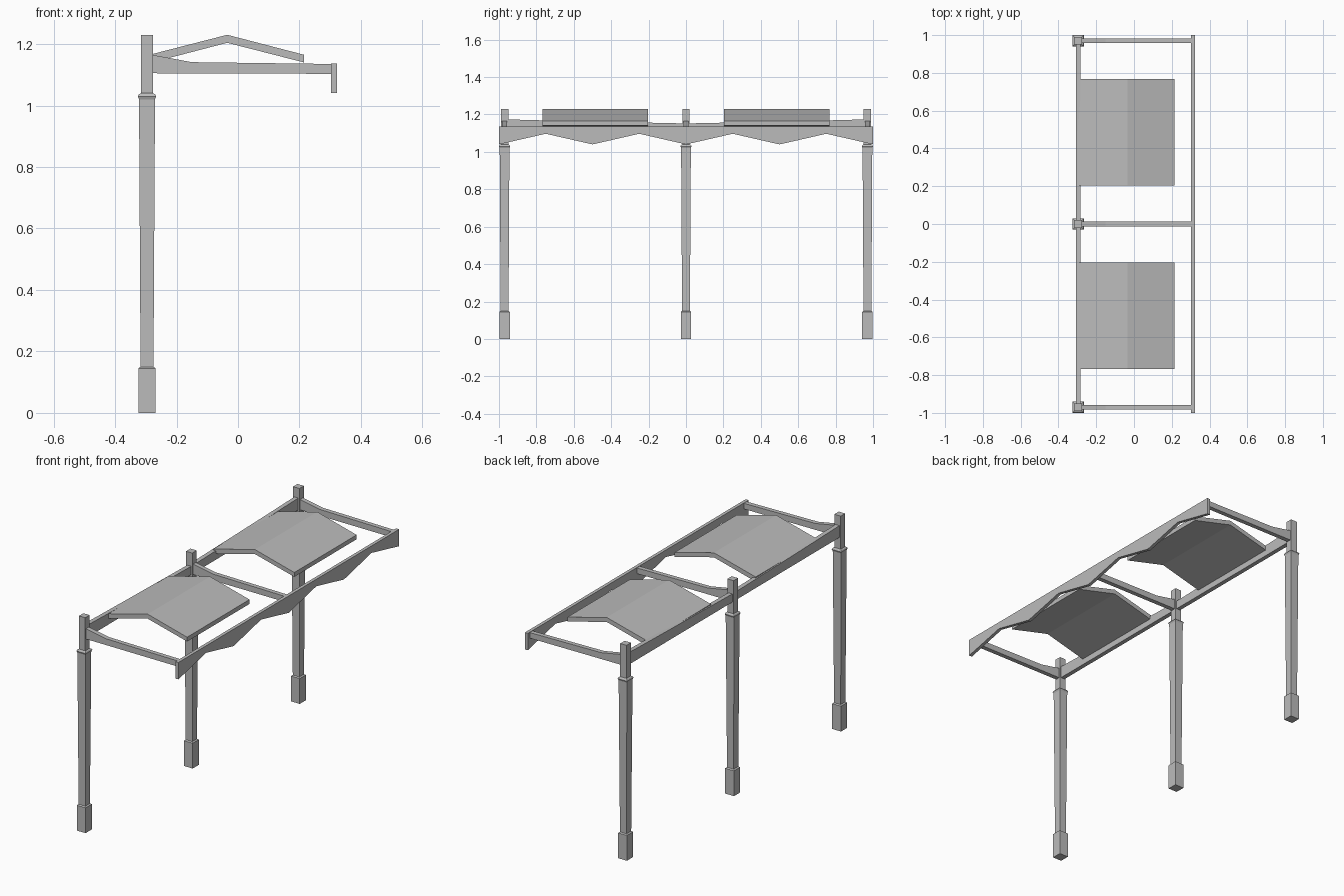
import bpy
import bmesh

cube = bpy.data.objects.get("Cube")
if cube:
    bpy.data.objects.remove(cube, do_unlink=True)

grey = bpy.data.materials.new("plain_grey")
grey.use_nodes = True
COLOUR = (0.5, 0.5, 0.5, 1)
grey.diffuse_color = COLOUR
grey.node_tree.nodes["Principled BSDF"].inputs["Base Color"].default_value = COLOUR


def finish(name, bm):
    bmesh.ops.recalc_face_normals(bm, faces=bm.faces)
    mesh = bpy.data.meshes.new(name)
    bm.to_mesh(mesh)
    bm.free()
    mesh.materials.append(grey)
    obj = bpy.data.objects.new(name, mesh)
    bpy.context.collection.objects.link(obj)
    return obj


def extrude_profile(name, points, axis, start, end):
    """Extrude a flat outline (across, z) along x or y."""
    bm = bmesh.new()

    def place(a, z, depth):
        return (depth, a, z) if axis == "x" else (a, depth, z)

    face = bm.faces.new([bm.verts.new(place(a, z, start)) for a, z in points])
    moved = bmesh.ops.extrude_face_region(bm, geom=[face])["geom"]
    verts = [v for v in moved if isinstance(v, bmesh.types.BMVert)]
    shift = end - start
    bmesh.ops.translate(bm, verts=verts, vec=(shift, 0, 0) if axis == "x" else (0, shift, 0))
    return finish(name, bm)


def square_post(name, x, y, sections):
    """Stack square rings given as (half width, height)."""
    bm = bmesh.new()
    rings = []
    for h, z in sections:
        corners = ((-h, -h), (h, -h), (h, h), (-h, h))
        rings.append([bm.verts.new((x + a, y + b, z)) for a, b in corners])
    for low, high in zip(rings, rings[1:]):
        for i in range(4):
            j = (i + 1) % 4
            bm.faces.new((low[i], low[j], high[j], high[i]))
    bm.faces.new(rings[0])
    bm.faces.new(rings[-1])
    return finish(name, bm)


POST_X = -0.296
POST = [(0.028, 0), (0.028, 0.145), (0.021, 0.15), (0.026, 1.02),
        (0.03, 1.03), (0.026, 1.037), (0.02, 1.04), (0.02, 1.23)]
ARM = [(-0.285, 1.105), (0.31, 1.103), (0.31, 1.135), (-0.15, 1.141),
       (-0.28, 1.165)]

# Posts with their roof arms
for label, y in (("front", -0.97), ("middle", 0), ("back", 0.97)):
    square_post(label + "_post", POST_X, y, POST)
    extrude_profile(label + "_arm", ARM, "y", y - 0.013, y + 0.013)

# Long beam joining the posts, dipping slightly at the middle
extrude_profile("rear_beam",
                [(-0.97, 1.105), (0.97, 1.105), (0.97, 1.174), (0.7, 1.167),
                 (0, 1.152), (-0.7, 1.167), (-0.97, 1.174)],
                "x", -0.308, -0.283)

# Zigzag valance along the open side
zigzag = [(-1 + i * 0.25, 1.04 if i % 2 == 0 else 1.097) for i in range(9)]
extrude_profile("valance", zigzag + [(1, 1.137), (-1, 1.137)], "x", 0.303, 0.322)

# Two pitched roof panels
ROOF = [(-0.3, 1.135), (-0.035, 1.204), (0.215, 1.14), (0.215, 1.165),
        (-0.035, 1.23), (-0.3, 1.162)]
for label, side in (("front", -1), ("back", 1)):
    extrude_profile(label + "_roof_panel", ROOF, "y", side * 0.203, side * 0.768)
